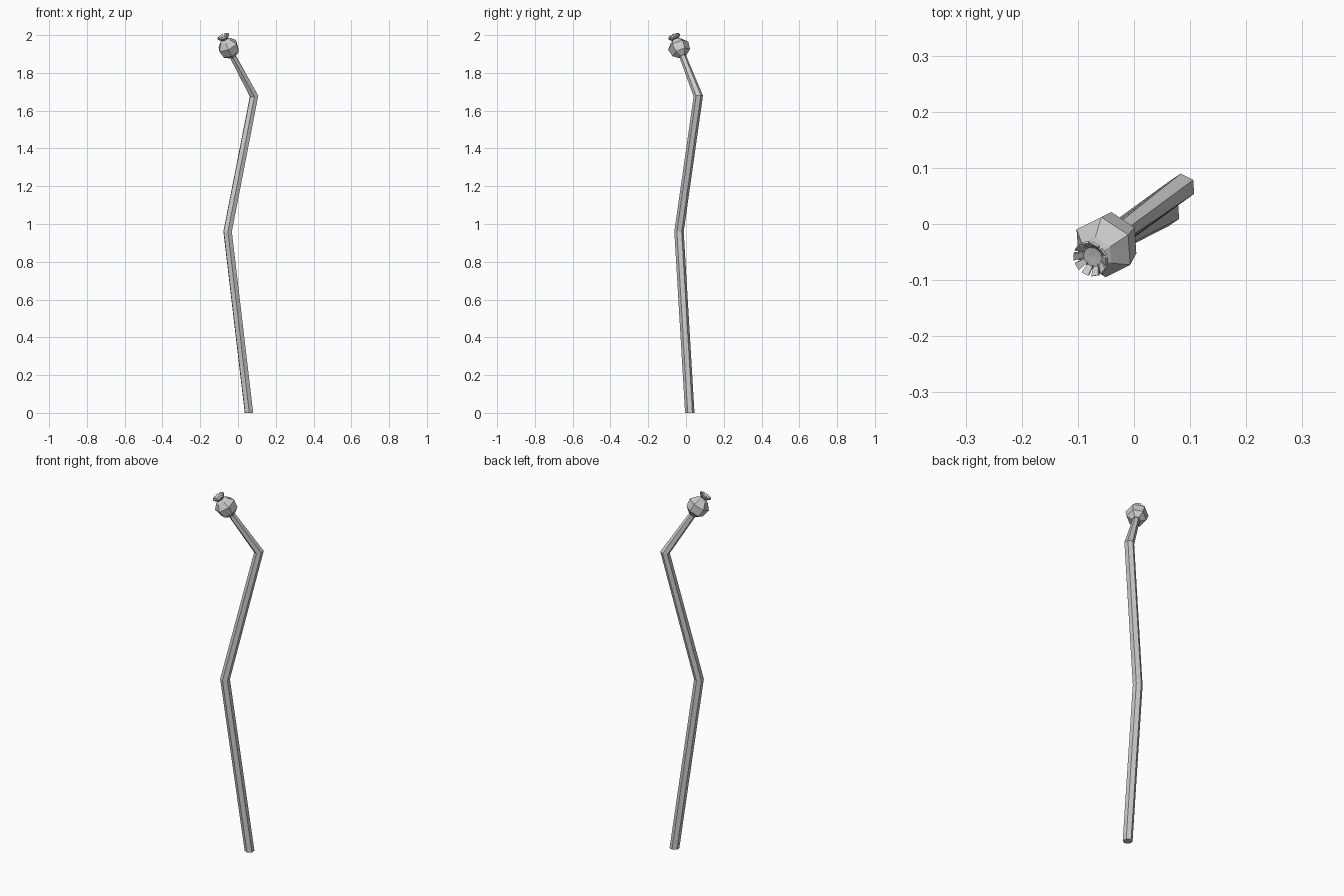
import bpy, bmesh
from math import sin, cos, pi, radians
from mathutils import Vector

if "Cube" in bpy.data.objects:
    bpy.data.objects.remove(bpy.data.objects["Cube"])


def make_object(name, bm):
    bmesh.ops.recalc_face_normals(bm, faces=bm.faces)
    mesh = bpy.data.meshes.new(name)
    bm.to_mesh(mesh)
    bm.free()
    obj = bpy.data.objects.new(name, mesh)
    bpy.context.collection.objects.link(obj)
    return obj


def frame(axis):
    """Two directions square to the axis, the first nearest to +x."""
    n = axis.normalized()
    u = Vector((1, 0, 0))
    u = (u - n * u.dot(n)).normalized()
    return u, n.cross(u), n


def loft(name, rings, sides, turn):
    """Skin capped rings given as (centre, axis, radius)."""
    bm = bmesh.new()
    loops = []
    for c, axis, r in rings:
        u, v, _ = frame(axis)
        angles = [radians(turn) + 2 * pi * i / sides for i in range(sides)]
        loops.append([bm.verts.new(c + (u * cos(a) + v * sin(a)) * r) for a in angles])
    for a, b in zip(loops, loops[1:]):
        for i in range(sides):
            j = (i + 1) % sides
            bm.faces.new((a[i], a[j], b[j], b[i]))
    bm.faces.new(loops[0])
    bm.faces.new(loops[-1])
    return make_object(name, bm)


# Crooked six-sided stem
path = [Vector(p) for p in ((0.058, 0.02, 0), (-0.055, -0.037, 0.96),
                            (0.085, 0.065, 1.677), (-0.032, -0.02, 1.895))]
dirs = [(b - a).normalized() for a, b in zip(path, path[1:])]
axes = [Vector((0, 0, 1)), dirs[0] + dirs[1], dirs[1] + dirs[2], dirs[2]]
loft("stem", list(zip(path, axes, (0.025, 0.025, 0.025, 0.018))), 6, 34)

# Faceted seed pod, tilted along the stem tip
centre = Vector((-0.049, -0.036, 1.932))
tilt = Vector((-0.40, -0.37, 0.84)).normalized()
profile = [(-0.053, 0.021), (-0.030, 0.050), (0.014, 0.058), (0.044, 0.032), (0.054, 0.012)]
loft("seed_pod", [(centre + tilt * h, tilt, r) for h, r in profile], 6, 34)

# Crown of small upturned rays on the pod
bm = bmesh.new()
u, v, n = frame(tilt)
base = centre + n * 0.052
ray_profile = [(0.002, 0.003, 0.003), (0.020, 0.004, 0.005), (0.033, 0.018, 0.007)]
count = 10
for k in range(count):
    a = 2 * pi * k / count
    out = u * cos(a) + v * sin(a)
    side = n.cross(out)
    loops = []
    for r, h, w in ray_profile:
        p = base + out * r + n * h
        lift = (n - out * 0.4) * 0.005
        loops.append([bm.verts.new(q) for q in (
            p - side * w, p + side * w, p + side * w + lift, p - side * w + lift)])
    for s, t in zip(loops, loops[1:]):
        for i in range(4):
            j = (i + 1) % 4
            bm.faces.new((s[i], s[j], t[j], t[i]))
    bm.faces.new(loops[0])
    bm.faces.new(loops[-1])
make_object("crown_rays", bm)
